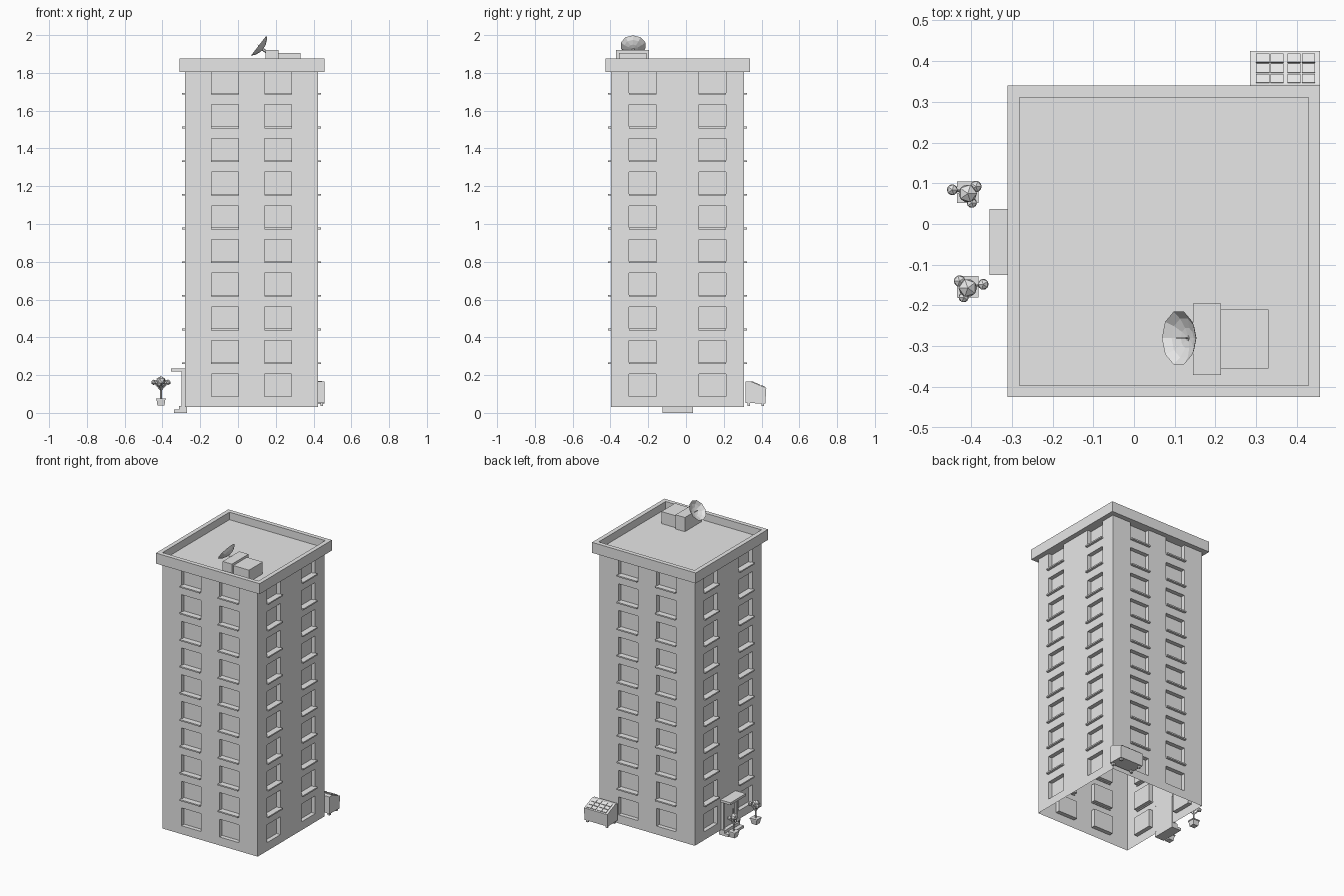
import bpy, bmesh, math
from mathutils import Vector, Matrix

cube = bpy.data.objects.get("Cube")
if cube:
    bpy.data.objects.remove(cube, do_unlink=True)

grey = bpy.data.materials.new("plain grey")
grey.use_nodes = True
grey.diffuse_color = (0.8, 0.8, 0.8, 1)
grey.node_tree.nodes["Principled BSDF"].inputs["Base Color"].default_value = (0.8, 0.8, 0.8, 1)


def finish(name, bm):
    mesh = bpy.data.meshes.new(name)
    bm.to_mesh(mesh)
    bm.free()
    mesh.materials.append(grey)
    obj = bpy.data.objects.new(name, mesh)
    bpy.context.collection.objects.link(obj)
    return obj


def add_box(bm, x, y, z):
    size = Vector((x[1] - x[0], y[1] - y[0], z[1] - z[0]))
    mid = Vector((x[0] + x[1], y[0] + y[1], z[0] + z[1])) / 2
    bmesh.ops.create_cube(bm, size=1, matrix=Matrix.Translation(mid) @ Matrix.Diagonal((*size, 1)))


def boxes(name, *spans):
    bm = bmesh.new()
    for span in spans:
        add_box(bm, *span)
    return finish(name, bm)


def add_rod(bm, a, b, r1, r2, sides=6):
    a, b = Vector(a), Vector(b)
    turn = (b - a).to_track_quat('Z', 'Y').to_matrix().to_4x4()
    bmesh.ops.create_cone(bm, cap_ends=True, segments=sides, radius1=r1, radius2=r2,
                          depth=(b - a).length, matrix=Matrix.Translation((a + b) / 2) @ turn)


# Tower walls: each is a grid whose window cells are pushed inwards
CX, CY, HALF = 0.072, -0.045, 0.352
BASE, TOP, FLOORS, PITCH = 0.03, 1.82, 10, 0.1783
WIN_W, WIN_H, DEPTH = 0.143, 0.119, 0.028
sill_height = [0.086 + PITCH * i for i in range(FLOORS)]


def wall(name, angle, offset):
    place = Matrix.Translation((CX, CY, 0)) @ Matrix.Rotation(angle, 4, 'Z')
    us = [-HALF] + [s * offset + e * WIN_W / 2 for s in (-1, 1) for e in (-1, 1)] + [HALF]
    zs = [BASE] + [z + e for z in sill_height for e in (0, WIN_H)] + [TOP]
    bm = bmesh.new()
    grid = [[bm.verts.new((u, -HALF, z)) for u in us] for z in zs]
    panes = []
    for j in range(len(zs) - 1):
        for i in range(len(us) - 1):
            face = bm.faces.new((grid[j][i], grid[j][i + 1], grid[j + 1][i + 1], grid[j + 1][i]))
            if i % 2 and j % 2:
                panes.append(face)
    panes = bmesh.ops.extrude_discrete_faces(bm, faces=panes)["faces"]
    for face in panes:
        bmesh.ops.translate(bm, verts=face.verts, vec=(0, DEPTH, 0))
    bm.transform(place)
    finish(name, bm)
    # Thin ledges under the upper windows
    bm = bmesh.new()
    for z in sill_height[1:]:
        for side in (-1, 1):
            u = side * offset
            add_box(bm, (u - 0.074, u + 0.074), (-HALF - 0.016, -HALF + 0.006), (z - 0.006, z + 0.003))
    bm.transform(place)
    finish(name + "_window_ledges", bm)


for i, (side, offset) in enumerate((("front", 0.141), ("left", 0.184), ("back", 0.141), ("right", 0.184))):
    wall(side + "_wall", i * math.pi / 2, offset)

# Roof slab with a sunken deck
bm = bmesh.new()
add_box(bm, (-0.31, 0.457), (-0.425, 0.34), (1.805, 1.875))
bm.normal_update()
deck = [f for f in bm.faces if f.normal.z > 0.9]
bmesh.ops.inset_region(bm, faces=deck, thickness=0.041)
inner = bmesh.ops.extrude_discrete_faces(bm, faces=deck)["faces"]
bmesh.ops.translate(bm, verts=inner[0].verts, vec=(0, 0, -0.05))
finish("roof_parapet", bm)

# Rooftop units
boxes("roof_units", ((0.145, 0.214), (-0.37, -0.195), (1.82, 1.92)),
      ((0.214, 0.33), (-0.355, -0.21), (1.82, 1.905)))

# Dish: shallow ten-sided bowl with a feed spike, tilted up and to the right
bm = bmesh.new()
rings = []
for radius, depth in ((0.068, 0), (0.05, -0.016), (0.026, -0.026)):
    rings.append([bm.verts.new((radius * math.cos(a), radius * math.sin(a), depth))
                  for a in (math.tau * (k + 0.5) / 10 for k in range(10))])
tip = bm.verts.new((0, 0, -0.03))
for k in range(10):
    n = (k + 1) % 10
    for outer, inner in zip(rings, rings[1:]):
        bm.faces.new((outer[k], outer[n], inner[n], inner[k]))
    bm.faces.new((rings[-1][k], rings[-1][n], tip))
bmesh.ops.solidify(bm, geom=bm.faces[:], thickness=0.003)
add_rod(bm, (0, 0, -0.03), (0, 0, 0.008), 0.002, 0.001)
tilt = Vector((-0.79, 0, 0.61)).to_track_quat('Z', 'Y').to_matrix().to_4x4()
bm.transform(Matrix.Translation((0.11, -0.28, 1.945)) @ tilt)
add_rod(bm, (0.13, -0.28, 1.925), (0.16, -0.28, 1.905), 0.008, 0.008)
finish("dish", bm)

# Entrance: steps, framed door and canopy
DY = (-0.125, 0.037)
boxes("entrance_steps", ((-0.34, -0.27), DY, (0.0, 0.017)), ((-0.312, -0.27), DY, (0.017, 0.036)))
boxes("entrance_canopy", ((-0.355, -0.275), DY, (0.218, 0.234)))
boxes("door_frame", ((-0.298, -0.275), (-0.118, -0.103), (0.036, 0.218)),
      ((-0.298, -0.275), (0.015, 0.03), (0.036, 0.218)),
      ((-0.298, -0.275), (-0.103, 0.015), (0.203, 0.218)))
boxes("door", ((-0.287, -0.275), (-0.103, 0.015), (0.036, 0.203)))
boxes("door_handle", ((-0.293, -0.285), (-0.09, -0.084), (0.1, 0.13)))

# Waste container with a sloping lid
bm = bmesh.new()
profile = [(0.316, 0.052), (0.316, 0.165), (0.342, 0.167), (0.425, 0.132), (0.42, 0.05)]
end = bm.faces.new([bm.verts.new((0.285, y, z)) for y, z in profile])
grown = bmesh.ops.extrude_face_region(bm, geom=[end])["geom"]
bmesh.ops.translate(bm, verts=[v for v in grown if isinstance(v, bmesh.types.BMVert)], vec=(0.172, 0, 0))
bmesh.ops.recalc_face_normals(bm, faces=bm.faces[:])
finish("waste_container", bm)
boxes("container_feet", *[((x, x + 0.014), (y, y + 0.014), (0.036, 0.055))
                          for x in (0.292, 0.436) for y in (0.325, 0.4)])

# Raised lid panels following the slope
bm = bmesh.new()
for x in (0.3, 0.377):
    for row in range(3):
        for col in range(2):
            left, low = x + col * 0.035, 0.004 + row * 0.027
            add_box(bm, (left, left + 0.032), (low, low + 0.023), (-0.002, 0.004))
bm.transform(Matrix.Translation((0, 0.342, 0.167)) @ Matrix.Rotation(math.atan2(-0.035, 0.083), 4, 'X'))
finish("container_lid_panels", bm)


# Potted trees beside the entrance
def potted_tree(name, x, y, flip):
    place = Matrix.Translation((x, y, 0)) @ Matrix.Diagonal((flip, 1, 1, 1))
    pot = bmesh.new()
    bmesh.ops.create_cone(pot, cap_ends=True, segments=4, radius1=0.026, radius2=0.033, depth=0.034,
                          matrix=Matrix.Translation((0, 0, 0.055)) @ Matrix.Rotation(math.pi / 4, 4, 'Z'))
    add_box(pot, (-0.026, 0.026), (-0.026, 0.026), (0.07, 0.077))
    trunk, crown = bmesh.new(), bmesh.new()
    add_rod(trunk, (0, 0, 0.07), (0, 0, 0.165), 0.006, 0.004)
    for bx, by, bz, r in ((0, -0.003, 0.17, 0.025), (-0.038, 0.006, 0.162, 0.015),
                          (0.02, 0.014, 0.162, 0.016), (0.01, -0.026, 0.15, 0.014)):
        add_rod(trunk, (0, 0, 0.12), (bx, by, bz), 0.004, 0.003)
        bmesh.ops.create_icosphere(crown, subdivisions=1, radius=r, matrix=Matrix.Translation((bx, by, bz)))
    for part, bm in (("pot", pot), ("trunk", trunk), ("leaves", crown)):
        bm.transform(place)
        bmesh.ops.recalc_face_normals(bm, faces=bm.faces[:])
        finish(name + "_" + part, bm)


potted_tree("back_tree", -0.408, 0.078, 1)
potted_tree("front_tree", -0.408, -0.154, -1)
